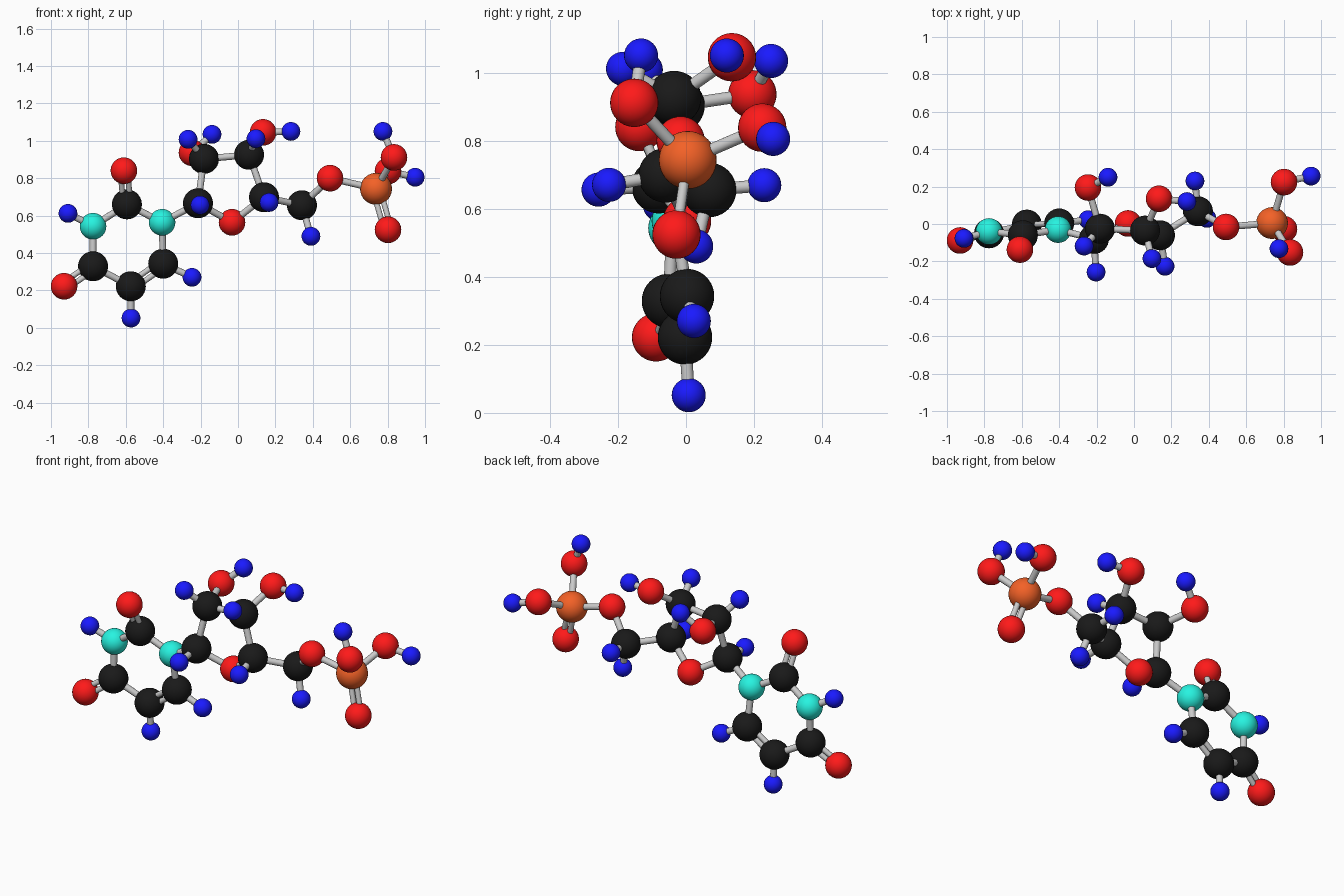
import bpy, bmesh
from mathutils import Vector

if "Cube" in bpy.data.objects:
    bpy.data.objects.remove(bpy.data.objects["Cube"])

# element: name, radius, colour
ELEMENTS = {
    "C": ("carbon", 0.08, (0.01, 0.01, 0.01, 1)),
    "O": ("oxygen", 0.071, (1.0, 0.01, 0.01, 1)),
    "H": ("hydrogen", 0.05, (0.01, 0.01, 1.0, 1)),
    "N": ("nitrogen", 0.071, (0.02, 0.9, 0.75, 1)),
    "P": ("phosphorus", 0.085, (0.9, 0.12, 0.02, 1)),
}

# atom positions, first letter of the key is the element
ATOMS = {
    # six-sided base ring
    "N1": (-0.406, -0.03, 0.564), "C2": (-0.594, -0.06, 0.66),
    "N3": (-0.775, -0.04, 0.543), "C4": (-0.775, -0.05, 0.329),
    "C5": (-0.573, -0.003, 0.222), "C6": (-0.40, 0.003, 0.343),
    "O2": (-0.61, -0.137, 0.84), "O4": (-0.93, -0.088, 0.222),
    "H3": (-0.909, -0.077, 0.612), "H5": (-0.572, 0.008, 0.052),
    "H6": (-0.246, 0.023, 0.27),
    # five-sided sugar ring
    "C1r": (-0.214, -0.08, 0.666), "C2r": (-0.182, -0.025, 0.903),
    "C3r": (0.059, -0.035, 0.925), "C4r": (0.139, -0.06, 0.698),
    "O4r": (-0.032, 0.003, 0.564), "O2r": (-0.246, 0.195, 0.936),
    "O3r": (0.134, 0.135, 1.045), "H1r": (-0.203, -0.257, 0.656),
    "H2r": (-0.267, -0.118, 1.008), "H3r": (0.096, -0.185, 1.011),
    "H4r": (0.166, -0.226, 0.67), "H2o": (-0.139, 0.25, 1.034),
    "H3o": (0.283, 0.12, 1.05),
    # arm and phosphate group
    "C5r": (0.342, 0.068, 0.655), "H5a": (0.39, 0.03, 0.489),
    "H5b": (0.326, 0.23, 0.669), "O5r": (0.492, -0.016, 0.80),
    "P": (0.738, 0.005, 0.743), "Od": (0.802, -0.028, 0.524),
    "Oa": (0.834, -0.152, 0.911), "Ha": (0.775, -0.132, 1.05),
    "Ob": (0.802, 0.224, 0.838), "Hb": (0.947, 0.256, 0.805),
}

SINGLE = """N1-C2 C2-N3 N3-C4 C4-C5 C6-N1 N3-H3 C5-H5 C6-H6 N1-C1r
C1r-C2r C2r-C3r C3r-C4r C4r-O4r O4r-C1r C1r-H1r C2r-H2r C3r-H3r C4r-H4r
C2r-O2r O2r-H2o C3r-O3r O3r-H3o C4r-C5r C5r-H5a C5r-H5b C5r-O5r O5r-P
P-Oa Oa-Ha P-Ob Ob-Hb""".split()
DOUBLE = "C2-O2 C4-O4 C5-C6 P-Od".split()


def make_mesh(name, build):
    bm = bmesh.new()
    build(bm)
    for f in bm.faces:
        f.smooth = len(f.verts) <= 4
    mesh = bpy.data.meshes.new(name)
    bm.to_mesh(mesh)
    bm.free()
    return mesh


def add(name, mesh):
    ob = bpy.data.objects.new(name, mesh)
    bpy.context.collection.objects.link(ob)
    return ob


# one shared ball per element
balls = {}
for key, (name, radius, colour) in ELEMENTS.items():
    mesh = make_mesh(name, lambda bm: bmesh.ops.create_uvsphere(
        bm, u_segments=32, v_segments=20, radius=radius))
    mat = bpy.data.materials.new(name)
    mat.diffuse_color = colour
    mat.use_nodes = True
    mat.node_tree.nodes["Principled BSDF"].inputs["Base Color"].default_value = mat.diffuse_color
    mesh.materials.append(mat)
    balls[key] = mesh

for key, pos in ATOMS.items():
    add(ELEMENTS[key[0]][0] + "_atom_" + key, balls[key[0]]).location = pos

# shared unit rod for the bonds
rod = make_mesh("rod", lambda bm: bmesh.ops.create_cone(
    bm, cap_ends=True, segments=20, radius1=1, radius2=1, depth=1))


def bond(pair, radius, offset=0.0):
    a, b = (Vector(ATOMS[k]) for k in pair.split("-"))
    d = b - a
    side = d.cross(Vector((0, 1, 0))).normalized() * offset
    ob = add("bond_" + pair, rod)
    ob.location = (a + b) / 2 + side
    ob.rotation_mode = 'QUATERNION'
    ob.rotation_quaternion = d.to_track_quat('Z', 'Y')
    ob.scale = (radius, radius, d.length)


for pair in SINGLE:
    bond(pair, 0.018)
for pair in DOUBLE:
    for s in (-1, 1):
        bond(pair, 0.015, s * 0.019)
